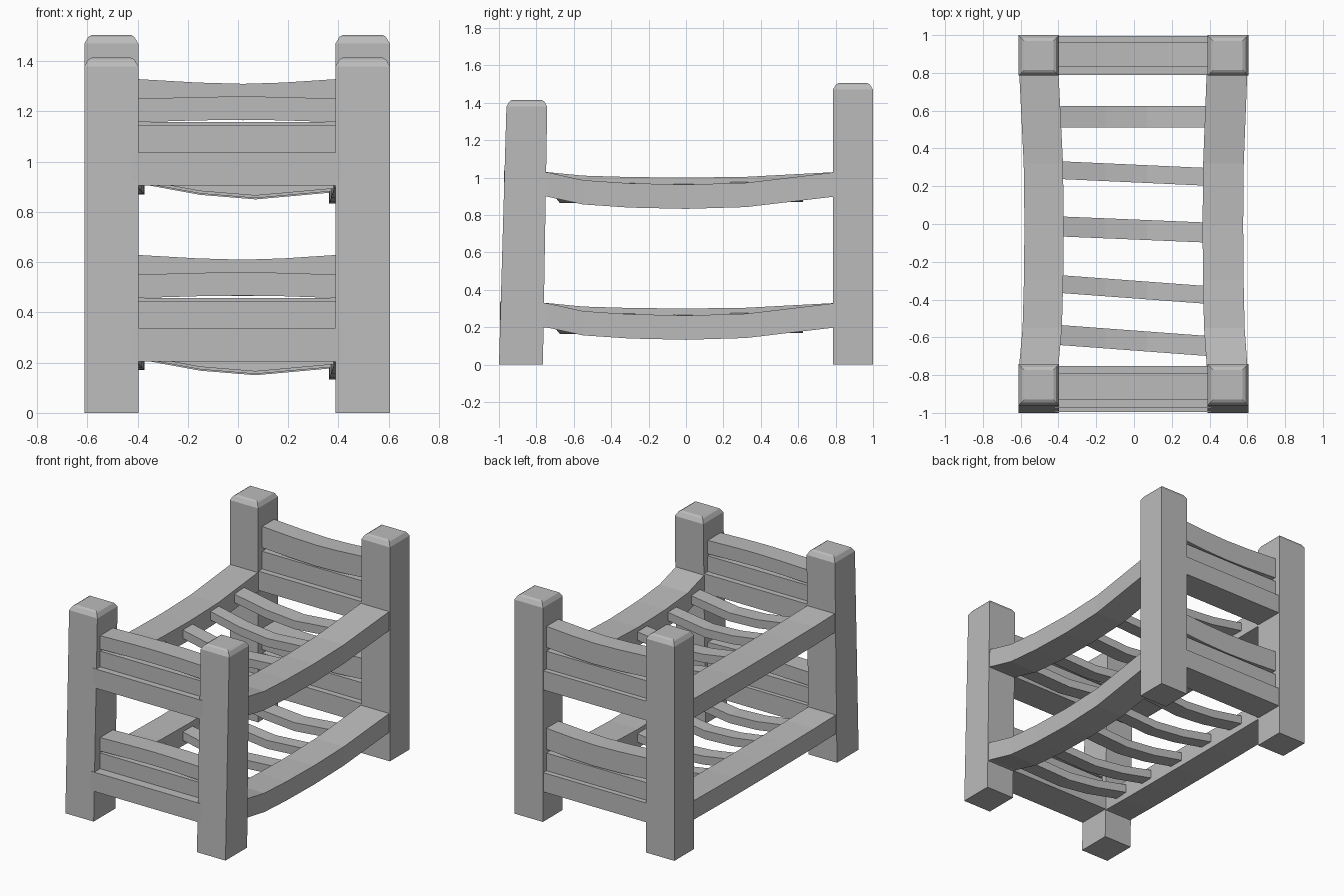
import bpy, bmesh

cube = bpy.data.objects.get("Cube")
if cube:
    bpy.data.objects.remove(cube, do_unlink=True)

grey = bpy.data.materials.new("grey")
grey.use_nodes = True
grey.diffuse_color = (0.5, 0.5, 0.5, 1)
grey.node_tree.nodes["Principled BSDF"].inputs["Base Color"].default_value = (0.5, 0.5, 0.5, 1)


def beam(name, axis, stations):
    """Loft rectangles along an axis; a station is (position, a0, a1, b0, b1)."""
    bm = bmesh.new()
    rings = []
    for pos, a0, a1, b0, b1 in stations:
        ring = []
        for a, b in ((a0, b0), (a1, b0), (a1, b1), (a0, b1)):
            co = [a, b]
            co.insert(axis, pos)
            ring.append(bm.verts.new(co))
        rings.append(ring)
    for r, s in zip(rings, rings[1:]):
        for i in range(4):
            j = (i + 1) % 4
            bm.faces.new((r[i], r[j], s[j], s[i]))
    bm.faces.new(rings[0])
    bm.faces.new(rings[-1])
    bmesh.ops.recalc_face_normals(bm, faces=bm.faces)
    mesh = bpy.data.meshes.new(name)
    bm.to_mesh(mesh)
    bm.free()
    mesh.materials.append(grey)
    obj = bpy.data.objects.new(name, mesh)
    bpy.context.collection.objects.link(obj)
    return obj


# Corner posts with chamfered tops; the front pair leans back
def post(name, x0, x1, bottom, top, height):
    c, inset = 0.035, 0.016
    beam(name, 2, [
        (0, x0, x1, *bottom),
        (height - c, x0, x1, *top),
        (height - 0.008, x0 + inset, x1 - inset, top[0] + inset, top[1] - inset),
        (height, x0 + 0.03, x1 - 0.03, top[0] + 0.03, top[1] - 0.03)])


for side, x0, x1 in (("right", -0.612, -0.397), ("left", 0.388, 0.605)):
    post("back_post_" + side, x0, x1, (0.785, 1.0), (0.785, 1.0), 1.505)
    post("front_post_" + side, x0, x1, (-1.0, -0.765), (-0.96, -0.742), 1.415)

# Sagging of the side rails: (y, share of full sag)
SAG = ((-0.8, 0), (-0.74, 0.03), (-0.55, 0.65), (-0.3, 0.9), (0, 1),
       (0.32, 0.86), (0.79, 0.03), (0.85, 0))


def bunk(level, z):
    # Side rails bow inwards and sag
    for side, x0, x1, bow, sag in (("right", -0.608, -0.4, 0.028, 0.03),
                                   ("left", 0.385, 0.6, -0.022, 0.067)):
        beam(f"{level}_side_rail_{side}", 1,
             [(y, x0 + bow * s, x1 + bow * s, z - sag * s, z + 0.13 - sag * s)
              for y, s in SAG])

    # Slats, slightly skewed and sagging: (y at right, y at left, half width, lift)
    slats = ((0.568, 0.568, 0.057, 0.02), (0.285, 0.25, 0.047, 0.01),
             (-0.013, -0.045, 0.053, 0.0), (-0.318, -0.375, 0.047, 0.005),
             (-0.588, -0.645, 0.053, 0.015))
    for n, (ya, yb, w, lift) in enumerate(slats, 1):
        stations = []
        for x, dz in ((-0.39, 0.012), (-0.15, -0.032), (0.07, -0.05), (0.38, -0.022)):
            y = ya + (yb - ya) * (x + 0.39) / 0.77
            base = z + dz + lift
            stations.append((x, y - w, y + w, base, base + 0.058))
        beam(f"{level}_slat_{n}", 0, stations)

    # End boards: a thick rail, a straight board and a curved top board
    lean = 0.03 * z
    ends = (("foot", -1.0 + lean, -0.765 + lean / 2, -0.93, -0.79, 0.245, 0.257, 0.35, 0.01),
            ("head", 0.79, 0.995, 0.83, 0.96, 0.258, 0.285, 0.43, -0.02))
    for end, r0, r1, y0, y1, mid_top, low, high, arch in ends:
        xs = (-0.42, 0.41)
        beam(f"{level}_{end}_rail", 0, [(x, r0, r1, z + 0.005, z + 0.137) for x in xs])
        beam(f"{level}_{end}_board", 0, [(x, y0, y1, z + 0.13, z + mid_top) for x in xs])
        beam(f"{level}_{end}_top_board", 0,
             [(x, y0, y1, z + low + arch * s, z + high + arch * s)
              for x, s in ((-0.42, 0), (-0.16, 0.75), (0.02, 1), (0.18, 0.75), (0.41, 0))])


bunk("lower", 0.2)
bunk("upper", 0.9)
